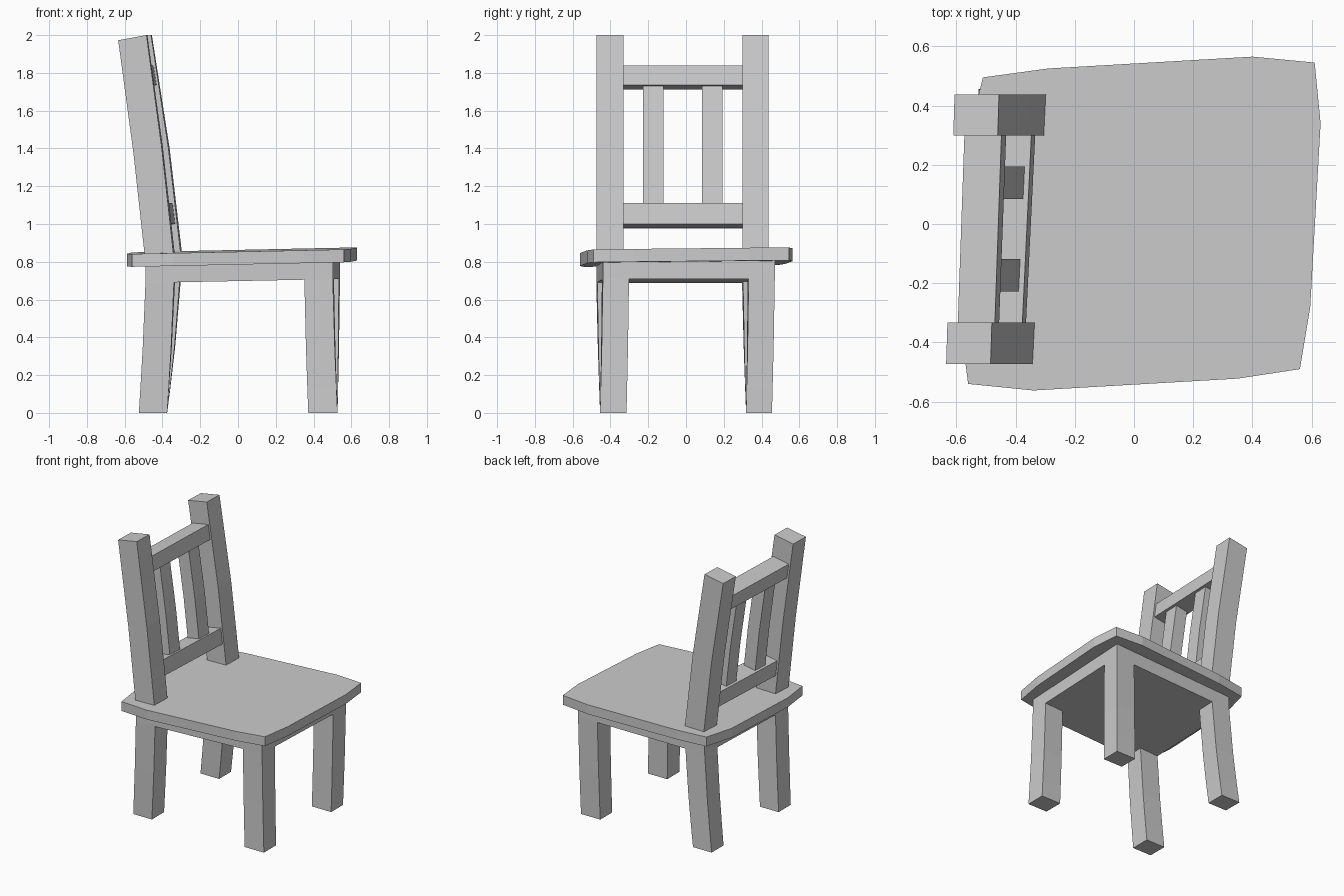
import bpy, bmesh

if "Cube" in bpy.data.objects:
    bpy.data.objects.remove(bpy.data.objects["Cube"])


def make(name, verts, faces):
    me = bpy.data.meshes.new(name)
    me.from_pydata(verts, [], faces)
    bm = bmesh.new()
    bm.from_mesh(me)
    bmesh.ops.remove_doubles(bm, verts=bm.verts, dist=1e-5)
    bmesh.ops.recalc_face_normals(bm, faces=bm.faces)
    bm.to_mesh(me)
    bm.free()
    ob = bpy.data.objects.new(name, me)
    bpy.context.collection.objects.link(ob)
    return ob


def loft(name, rings):
    """Skin a stack of equal-sized rings and cap both ends."""
    n = len(rings[0])
    verts = [p for r in rings for p in r]
    faces = [(k*n+i, k*n+(i+1) % n, (k+1)*n+(i+1) % n, (k+1)*n+i)
             for k in range(len(rings)-1) for i in range(n)]
    faces += [tuple(range(n)), tuple(range(len(verts)-n, len(verts)))]
    return make(name, verts, faces)


def lerp(a, b, t):
    return a + (b - a) * t


# Seat: bulging, slightly skewed and tilted board
outline = [(-.56, -.54), (-.34, -.562), (.35, -.522), (.56, -.49),
           (.595, -.28), (.63, .34), (.61, .545), (.40, .565),
           (-.29, .525), (-.51, .495), (-.565, .28), (-.587, -.33)]
loft("seat", [[(x, y, z + .021*x + .009*y) for x, y in outline]
              for z in (.79, .858)])

# Base frame: solid apron slab whose four corner cells run down into legs
U = (0, .152, .848, 1)
FX = (-.525, -.375, .372, .527)
FY = (-.455, -.315, .318, .455)


def frame_point(i, j, z):
    u, v = U[i], U[j]
    x = lerp(lerp(-.49, .502, u), lerp(-.455, .54, u), v)
    y = lerp(lerp(-.475, -.44, u), lerp(.435, .47, u), v)
    if z is None or z == "top":
        return (x, y, (.698 if z is None else .795) + .02*x)
    w = (1 - z/.7) ** 1.3
    return (lerp(x, FX[i], w), lerp(y, FY[j], w), z)


verts, faces = [], []


def add_face(*pts):
    faces.append(tuple(range(len(verts), len(verts) + len(pts))))
    verts.extend(pts)


def cell(i, j):
    return [(i, j), (i+1, j), (i+1, j+1), (i, j+1)]


for i in range(3):
    for j in range(3):
        if i == 1 or j == 1:
            add_face(*[frame_point(a, b, None) for a, b in cell(i, j)])
            continue
        levels = [None, .35, .13, 0]
        c = cell(i, j)
        for hi, lo in zip(levels, levels[1:]):
            for k in range(4):
                p, q = c[k], c[(k+1) % 4]
                add_face(frame_point(*p, hi), frame_point(*q, hi),
                         frame_point(*q, lo), frame_point(*p, lo))
        add_face(*[frame_point(a, b, 0) for a, b in c])
for e in (0, 3):
    for line in ([(k, e) for k in range(4)], [(e, k) for k in range(4)]):
        add_face(*[frame_point(*p, None) for p in line],
                 frame_point(*line[3], "top"), frame_point(*line[0], "top"))
add_face(*[frame_point(a, b, "top") for a, b in ((0, 0), (3, 0), (3, 3), (0, 3))])
make("apron_and_legs", verts, faces)

# Backrest: every bar follows the curved, reclined front surface of the posts
CURVE = ((.82, -.336, -.297), (1.4, -.40, -.365), (2.0, -.482, -.458))


def front_x(y, z):
    a, b = CURVE[:2] if z < 1.4 else CURVE[1:]
    t = (z - a[0]) / (b[0] - a[0])
    return lerp(lerp(a[1], b[1], t), lerp(a[2], b[2], t), (y + .40) / .77)


def bar(name, y0, y1, zs, recess, depth):
    rings = []
    for z in zs:
        ring = []
        for y, d in ((y0, 0), (y1, 0), (y1, depth), (y0, depth)):
            ring.append((front_x(y, z) - recess - d, y, z - .18*d))
        rings.append(ring)
    loft(name, rings)


bar("back_post_right", -.473, -.332, (.82, 1.1, 1.4, 1.7, 2.0), 0, .15)
bar("back_post_left", .298, .438, (.82, 1.1, 1.4, 1.7, 2.0), 0, .15)
bar("top_rail", -.345, .312, (1.735, 1.84), .012, .125)
bar("lower_rail", -.345, .312, (1.0, 1.112), .012, .125)
bar("slat_right", -.228, -.118, (1.1, 1.4, 1.745), .03, .09)
bar("slat_left", .085, .194, (1.1, 1.4, 1.745), .03, .09)
